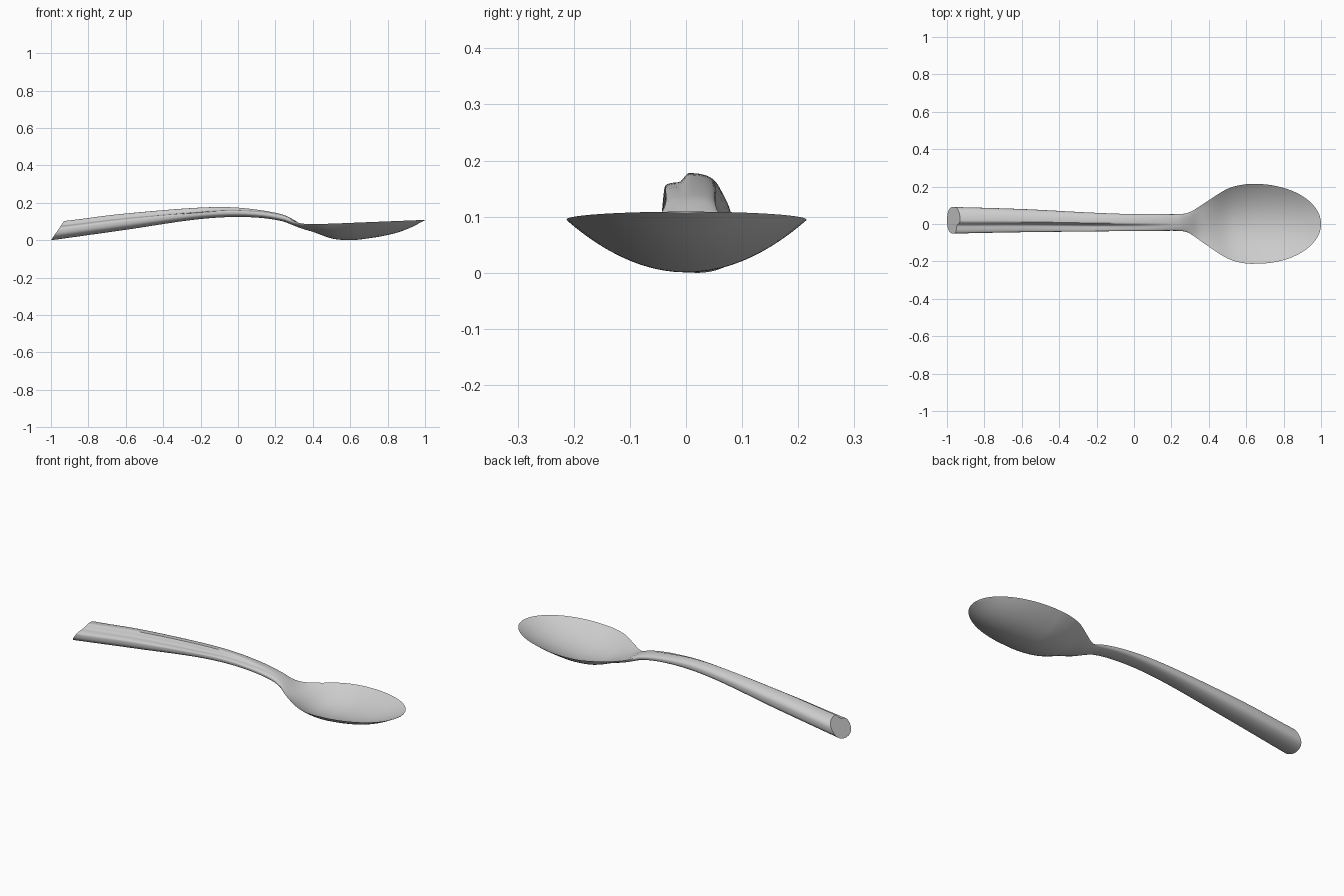
import bpy, bmesh
from math import sin, cos, pi, sqrt, radians

cube = bpy.data.objects.get("Cube")
if cube:
    bpy.data.objects.remove(cube)

# Stations: x, centre y, half width, edge z, bottom z, middle top z
STATIONS = [
    (-1.0, .020, .071, .050, .000, .103),
    (-.60, .018, .062, .098, .056, .143),
    (-.25, .011, .051, .138, .108, .172),
    (-.05, .008, .046, .150, .124, .177),
    (.12, .008, .045, .142, .120, .161),
    (.24, .008, .045, .121, .101, .137),
    (.29, .007, .053, .104, .082, .114),
    (.34, .004, .083, .090, .063, .084),
    (.40, .003, .124, .086, .045, .060),
    (.50, .002, .186, .089, .010, .021),
    (.58, .001, .209, .092, .001, .012),
    (.65, .001, .213, .095, .004, .015),
    (.80, .000, .190, .101, .028, .038),
    (.90, .000, .148, .105, .058, .067),
    (1.0, .000, .001, .109, .107, .109),
]
SIDES = 64


def smooth(a, b, v):
    t = max(0, min(1, (v - a) / (b - a)))
    return t * t * (3 - 2 * t)


def slope(i, k):
    a, b = STATIONS[max(i - 1, 0)], STATIONS[min(i + 1, len(STATIONS) - 1)]
    return (b[k] - a[k]) / (b[0] - a[0])


def station_at(x):
    """Smooth curve through the stations."""
    i = max(j for j in range(len(STATIONS) - 1) if STATIONS[j][0] <= x or j == 0)
    p, q = STATIONS[i], STATIONS[i + 1]
    h = q[0] - p[0]
    t = (x - p[0]) / h
    s = t * t * (3 - 2 * t)
    return [p[k] * (1 - s) + q[k] * s + h * t * (1 - t)
            * ((1 - t) * slope(i, k) - t * slope(i + 1, k)) for k in range(1, 6)]


def ring(x):
    yc, w, edge, low, top = station_at(x)
    if x > .65:  # elliptical tip
        w = .213 * sqrt(max(0, 1 - ((x - .65) / .35) ** 2)) + .0005
    bowl = smooth(.27, .42, x)
    power = .75 + 1.25 * bowl
    step = .024 * (1 - smooth(-.5, .2, x)) + .008 * (1 - smooth(0, .28, x))
    step = min(step, .024)
    points = []
    for j in range(SIDES):
        a = 2 * pi * j / SIDES
        u, v = cos(a), sin(a)
        if v >= 0:
            z = edge + (top - edge) * abs(v) ** power
            z -= step * abs(v) * (1 - smooth(-.45, -.08, u))
        else:
            z = edge - (edge - low) * abs(v) ** power
        shear = .68 * (z - low) * (1 - smooth(-1, -.6, x))  # slanted handle end
        points.append((x + shear, yc + w * u, z))
    return points


# Handle, neck and bowl in one continuous loft
xs = [-1 + 1.2 * i / 36 for i in range(36)]
xs += [.2 + .45 * i / 36 for i in range(36)]
xs += [.65 + .35 * sin(pi / 2 * i / 28) for i in range(29)]
bm = bmesh.new()
rings = [[bm.verts.new(p) for p in ring(x)] for x in xs]
for a, b in zip(rings, rings[1:]):
    for j in range(SIDES):
        k = (j + 1) % SIDES
        bm.faces.new((a[j], a[k], b[k], b[j]))
bm.faces.new(rings[0])
bm.faces.new(rings[-1])
bmesh.ops.recalc_face_normals(bm, faces=bm.faces)
mesh = bpy.data.meshes.new("spoon")
bm.to_mesh(mesh)
bm.free()

spoon = bpy.data.objects.new("spoon", mesh)
bpy.context.collection.objects.link(spoon)

# Polished grey metal
metal = bpy.data.materials.new("light_grey_metal")
metal.use_nodes = True
colour = (.6, .6, .6, 1)
metal.diffuse_color = colour
metal.node_tree.nodes["Principled BSDF"].inputs["Base Color"].default_value = colour
mesh.materials.append(metal)

bpy.ops.object.select_all(action='DESELECT')
spoon.select_set(True)
bpy.context.view_layer.objects.active = spoon
bpy.ops.object.shade_smooth_by_angle(angle=radians(40))
